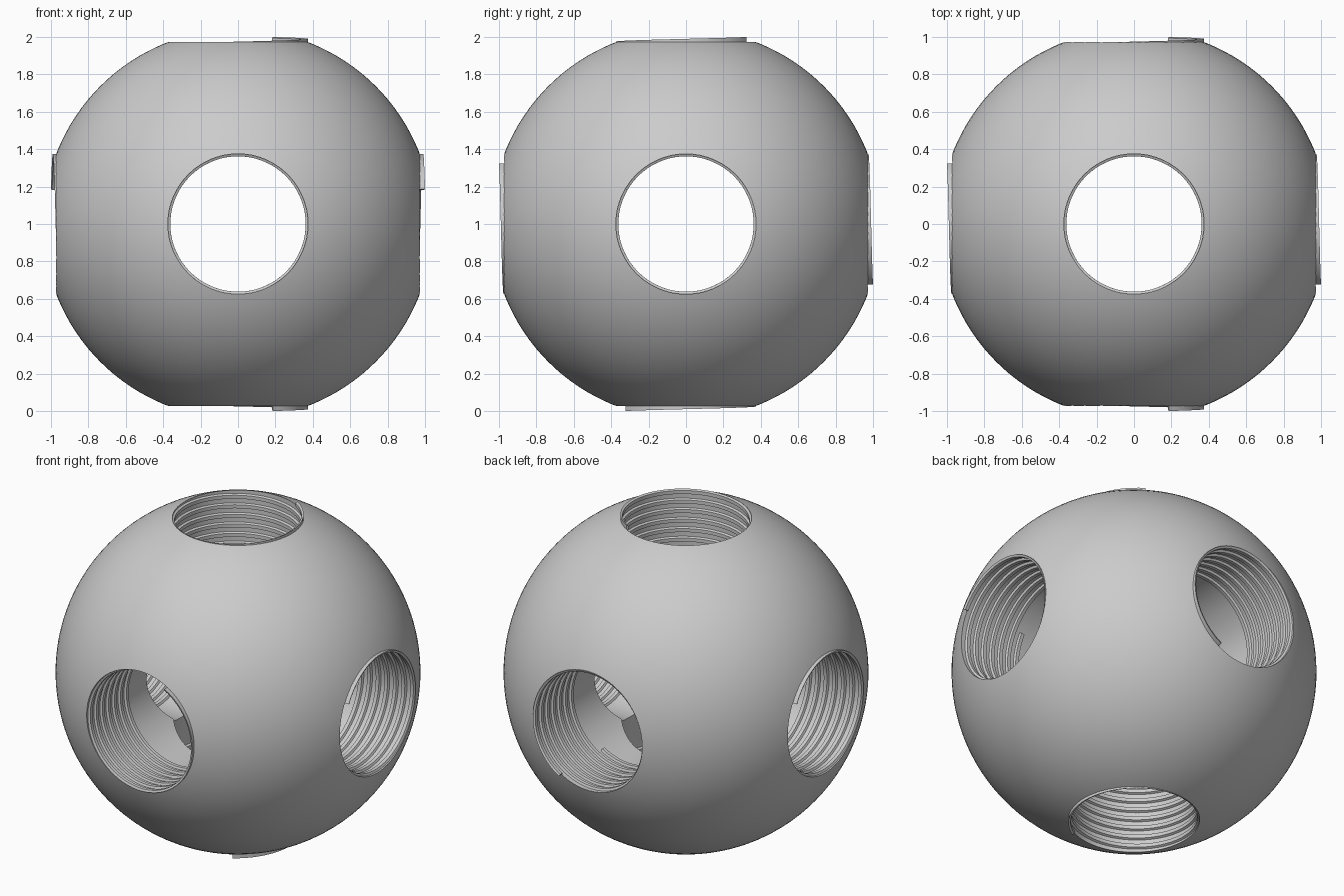
import bpy, bmesh
from math import pi, cos, sin, radians
from mathutils import Vector, Matrix

if "Cube" in bpy.data.objects:
    bpy.data.objects.remove(bpy.data.objects["Cube"])

R, BORE, TIP = 1.042, 0.375, 0.362
PITCH, TURNS, SEG = 0.06, 7, 64
CENTRE = Vector((0, 0, 1))


def smooth(ob, angle=30):
    bpy.ops.object.select_all(action='DESELECT')
    ob.select_set(True)
    bpy.context.view_layer.objects.active = ob
    bpy.ops.object.shade_smooth_by_angle(angle=radians(angle))


# Ball body
bpy.ops.mesh.primitive_uv_sphere_add(segments=128, ring_count=64, radius=R, location=CENTRE)
ball = bpy.context.object
ball.name = "ball_body"

# Three through bores, one along each axis
for name, rot in (("x", (0, pi / 2, 0)), ("y", (pi / 2, 0, 0)), ("z", (0, 0, 0))):
    bpy.ops.mesh.primitive_cylinder_add(vertices=SEG, radius=BORE, depth=3,
                                        location=CENTRE, rotation=rot)
    cutter = bpy.context.object
    cutter.name = "bore_cutter_" + name
    mod = ball.modifiers.new("bore_" + name, 'BOOLEAN')
    mod.operation, mod.solver, mod.object = 'DIFFERENCE', 'EXACT', cutter
    bpy.context.view_layer.objects.active = ball
    bpy.ops.object.modifier_apply(modifier=mod.name)
    bpy.data.objects.remove(cutter, do_unlink=True)
smooth(ball)


# Helical thread ridge along local +z, ending at 60 degrees, top edge at z = 1
def thread_mesh():
    bm = bmesh.new()
    profile = [(BORE, -0.017), (TIP, -0.011), (TIP, 0.011), (BORE, 0.017)]
    n = SEG * TURNS
    rings = []
    for i in range(n + 1):
        t = (i - n) / SEG
        a = radians(60) + 2 * pi * t
        rings.append([bm.verts.new((r * cos(a), r * sin(a), 0.983 + PITCH * t + h))
                      for r, h in profile])
    for p, q in zip(rings, rings[1:]):
        for k in range(4):
            m = (k + 1) % 4
            bm.faces.new((p[k], p[m], q[m], q[k]))
    bm.faces.new(rings[0])
    bm.faces.new(rings[-1])
    bmesh.ops.recalc_face_normals(bm, faces=bm.faces)
    me = bpy.data.meshes.new("thread")
    bm.to_mesh(me)
    bm.free()
    return me


# One thread in each of the six mouths: (name, local x, local y)
X, Y, Z = Vector((1, 0, 0)), Vector((0, 1, 0)), Vector((0, 0, 1))
mesh = thread_mesh()
for name, u, v in (("top", X, Y), ("bottom", X, -Y), ("front", X, Z),
                   ("back", X, -Z), ("right", Z, -Y), ("left", Z, Y)):
    ob = bpy.data.objects.new("thread_" + name, mesh.copy())
    bpy.context.collection.objects.link(ob)
    basis = Matrix((u, v, u.cross(v))).transposed().to_4x4()
    ob.matrix_world = Matrix.Translation(CENTRE) @ basis
    smooth(ob)
